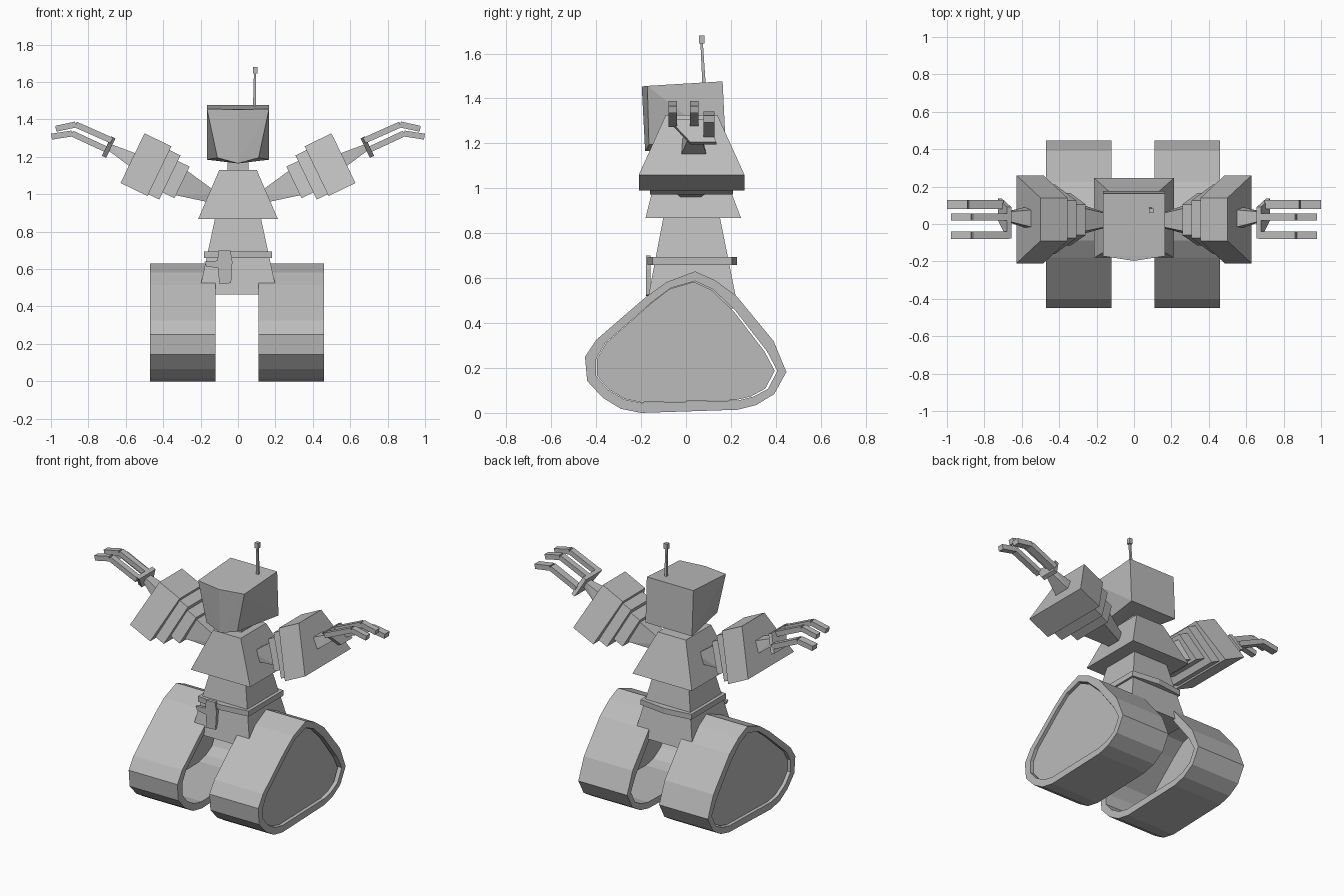
import bpy, bmesh
from mathutils import Vector

if "Cube" in bpy.data.objects:
    bpy.data.objects.remove(bpy.data.objects["Cube"])

grey = bpy.data.materials.new("plain grey")
grey.diffuse_color = (0.5, 0.5, 0.5, 1)
grey.use_nodes = True
grey.node_tree.nodes["Principled BSDF"].inputs["Base Color"].default_value = grey.diffuse_color


def finish(bm, name):
    bmesh.ops.recalc_face_normals(bm, faces=bm.faces)
    me = bpy.data.meshes.new(name)
    bm.to_mesh(me)
    bm.free()
    me.materials.append(grey)
    ob = bpy.data.objects.new(name, me)
    bpy.context.collection.objects.link(ob)
    return ob


def hull(name, pts):
    """Convex flat-faced solid around a few corner points."""
    bm = bmesh.new()
    for p in pts:
        bm.verts.new(p)
    bmesh.ops.convex_hull(bm, input=bm.verts)
    bmesh.ops.dissolve_limit(bm, angle_limit=0.02, verts=bm.verts, edges=bm.edges)
    return finish(bm, name)


def rect(x0, x1, y0, y1, z):
    return [(x, y, z) for x in (x0, x1) for y in (y0, y1)]


def prism(name, loop_a, loop_b):
    """Capped solid between two matching loops."""
    bm = bmesh.new()
    a = [bm.verts.new(p) for p in loop_a]
    b = [bm.verts.new(p) for p in loop_b]
    bm.faces.new(a)
    bm.faces.new(b)
    for i in range(len(a)):
        j = (i + 1) % len(a)
        bm.faces.new((a[i], a[j], b[j], b[i]))
    return finish(bm, name)


# Tracks: hollow bands with an outer cover plate
outer = [(.04, .63), (.13, .59), (.225, .52), (.39, .32), (.447, .182), (.393, .084), (.313, .035),
         (.23, .014), (-.2, 0), (-.29, .018), (-.37, .067), (-.44, .142),
         (-.45, .25), (-.40, .325), (-.18, .515), (-.087, .582)]
inner = [(.04, .587), (.12, .55), (.22, .455), (.36, .275), (.407, .187), (.365, .107), (.30, .072),
         (.23, .055), (-.2, .045), (-.275, .06), (-.35, .105), (-.40, .165),
         (-.40, .24), (-.36, .31), (-.155, .49), (-.07, .555)]


def track(side, name):
    mid = -.005
    xa, xb = mid + side * .115, mid + side * .465
    bm = bmesh.new()
    rings = [[bm.verts.new((x, y, z)) for y, z in prof]
             for x, prof in ((xa, outer), (xb, outer), (xb, inner), (xa, inner))]
    n = len(outer)
    for k in range(4):
        r, s = rings[k], rings[(k + 1) % 4]
        for i in range(n):
            j = (i + 1) % n
            bm.faces.new((r[i], r[j], s[j], s[i]))
    finish(bm, name + "_track_band")
    loops = [[(mid + side * x, .98 * y - .004, .25 + .99 * (z - .25)) for y, z in inner]
             for x in (.43, .445)]
    prism(name + "_track_cover", *loops)


track(1, "right")
track(-1, "left")

# Body
hull("lower_body", rect(-.21, .21, -.178, .232, .465) + rect(-.122, .122, -.1, .15, .875))
hull("chest", rect(-.213, .213, -.18, .245, .868) + rect(-.1, .1, -.115, .145, 1.13))
hull("neck", rect(-.055, .055, -.045, .065, 1.1) + rect(-.055, .055, -.045, .065, 1.22))
hull("belt", [(x, y, z) for z in (.658, .693) for x, y in
              ((-.182, -.15), (0, -.172), (.182, -.15), (.182, .205), (0, .228), (-.182, .205))])

# Holster on the front of the belt
shape = [(-.18, .64), (-.11, .645), (-.105, .7), (-.04, .7), (-.03, .64),
         (-.037, .525), (-.1, .52), (-.107, .605), (-.17, .615)]
prism("holster", [(x, -.178, z) for x, z in shape], [(x, -.158, z) for x, z in shape])

# Head with narrowed, slightly pointed face
hull("head", [(0, -.197, 1.453), (0, -.182, 1.165)] +
     [(s * x, y, z) for s in (-1, 1) for x, y, z in
      ((.167, .163, 1.476), (.166, -.172, 1.456), (.11, -.165, 1.195), (.167, .177, 1.185))])

# Antenna
hull("antenna_rod", rect(.08, .095, .073, .088, 1.46) + rect(.085, .096, .064, .075, 1.65))
hull("antenna_tip", rect(.079, .103, .058, .082, 1.645) + rect(.079, .103, .058, .082, 1.68))

# Arms: built in a tilted frame (u outward along the arm, v up across it)
U, V = Vector((.9, 0, .434)), Vector((-.434, 0, .9))
START = Vector((.564, 0, 1.193))


def arm_part(side, name, sections):
    """sections: u, v low, v high, y range at bottom, y range at top."""
    pts = []
    for u, v0, v1, bottom, top in sections:
        for v, ys in ((v0, bottom), (v1, top)):
            for y in ys:
                p = START + U * u + V * v
                pts.append((side * p.x, y, p.z))
    hull(name, pts)


def finger(side, name, y, path, w=.019):
    for k in range(len(path) - 1):
        a, b = (Vector((p[0], 0, p[1])) for p in path[k:k + 2])
        d = (b - a).normalized()
        n = Vector((-d.z, 0, d.x)) * .016
        hull(f"{name}_segment_{k + 1}", [(side * (p + t * n).x, yy, (p + t * n).z)
             for p in (a, b) for t in (-1, 1) for yy in (y - w, y + w)])


for side, name in ((1, "right"), (-1, "left")):
    for part, u0, u1, v0, v1, bottom, top in (
            ("upper_arm_block", -.16, 0, -.1475, .1475, (-.21, .26), (-.09, .14)),
            ("upper_arm_step", -.225, -.16, -.137, .125, (-.16, .21), (-.075, .125)),
            ("shoulder_step", -.295, -.225, -.095, .092, (-.115, .165), (-.06, .105)),
            ("palm", .128, .153, -.06, .055, (.02, .135), (-.078, .09))):
        arm_part(side, f"{name}_{part}", [(u, v0, v1, bottom, top) for u in (u0, u1)])
    arm_part(side, name + "_shoulder_joint", [(-.50, -.028, .028, (-.01, .05), (-.005, .045)),
                                              (-.295, -.078, .066, (-.07, .12), (-.04, .085))])
    arm_part(side, name + "_wrist", [(0, -.045, .03, (-.02, .09), (-.015, .075)),
                                     (.13, -.02, .018, (.015, .065), (.015, .065))])
    upper = [(.675, 1.287), (.868, 1.373), (.974, 1.35)]
    lower = [(.705, 1.24), (.888, 1.325), (.997, 1.308)]
    finger(side, name + "_front_finger", -.06, upper)
    finger(side, name + "_middle_finger", .037, upper)
    finger(side, name + "_thumb", .103, lower, .024)
